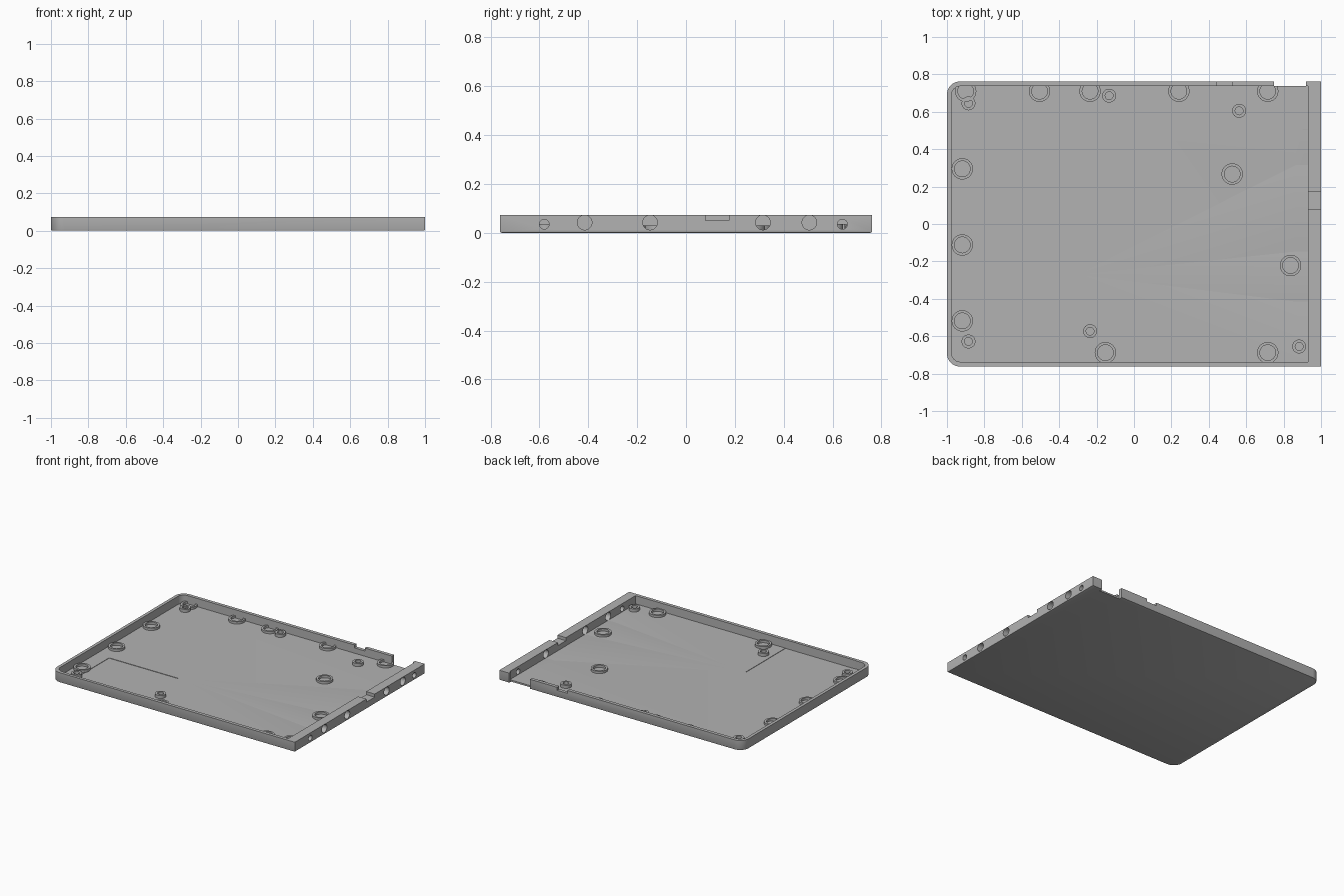
import bpy, bmesh, math
from mathutils import Matrix

default = bpy.data.objects.get("Cube")
if default:
    bpy.data.objects.remove(default, do_unlink=True)

grey = bpy.data.materials.new("mid grey")
grey.use_nodes = True
grey.diffuse_color = (0.45, 0.45, 0.45, 1)
grey.node_tree.nodes["Principled BSDF"].inputs["Base Color"].default_value = grey.diffuse_color

H, FLOOR = 0.073, 0.012
X, Y = 1.0, 0.762
BACK_IN, RIGHT_IN = 0.737, 0.93


def finish(bm, name):
    bmesh.ops.recalc_face_normals(bm, faces=bm.faces)
    mesh = bpy.data.meshes.new(name)
    bm.to_mesh(mesh)
    bm.free()
    mesh.materials.append(grey)
    ob = bpy.data.objects.new(name, mesh)
    bpy.context.collection.objects.link(ob)
    return ob


def outline(x0, x1, y, r, n=10):
    """Rectangle with rounded corners on its -x side."""
    pts = [(x1, -y), (x1, y)]
    for cy, start in ((y - r, 90), (r - y, 180)):
        for i in range(n + 1):
            a = math.radians(start + 90 * i / n)
            pts.append((x0 + r + r * math.cos(a), cy + r * math.sin(a)))
    return pts


def prism(name, pts, z0, z1, chamfer=0):
    bm = bmesh.new()
    base = bm.faces.new([bm.verts.new((x, y, z0)) for x, y in pts])
    top = bmesh.ops.extrude_face_region(bm, geom=[base], use_keep_orig=True)["geom"]
    for v in top:
        if isinstance(v, bmesh.types.BMVert):
            v.co.z = z1
    if chamfer:
        edges = [e for e in bm.edges if all(abs(v.co.z - z0) < 1e-6 for v in e.verts)]
        bmesh.ops.bevel(bm, geom=edges, offset=chamfer, segments=2, profile=0.5, affect='EDGES')
    return finish(bm, name)


def box(name, x0, x1, y0, y1, z0, z1):
    return prism(name, [(x0, y0), (x1, y0), (x1, y1), (x0, y1)], z0, z1)


def bore(name, y, z, r):
    bm = bmesh.new()
    m = Matrix.Translation((0.965, y, z)) @ Matrix.Rotation(math.pi / 2, 4, 'Y')
    bmesh.ops.create_cone(bm, cap_ends=True, segments=32, radius1=r, radius2=r, depth=0.2, matrix=m)
    return finish(bm, name)


def smooth(ob):
    bpy.ops.object.select_all(action='DESELECT')
    ob.select_set(True)
    bpy.context.view_layer.objects.active = ob
    bpy.ops.object.shade_smooth_by_angle(angle=math.radians(30))


def cut(ob, cutter):
    mod = ob.modifiers.new("cut", 'BOOLEAN')
    mod.operation, mod.solver, mod.object = 'DIFFERENCE', 'EXACT', cutter
    bpy.context.view_layer.objects.active = ob
    bpy.ops.object.modifier_apply(modifier=mod.name)
    bpy.data.objects.remove(cutter, do_unlink=True)


def ring(name, x, y, r_out, r_in, top):
    """Hollow boss on the floor, trimmed where it meets the back wall."""
    n, bottom = 32, FLOOR - 0.004
    section = [(r_out, bottom), (r_out, top), (r_in, top), (r_in, bottom)]
    bm = bmesh.new()
    loops = []
    for i in range(n):
        a = math.tau * i / n
        loops.append([bm.verts.new((x + r * math.cos(a), y + r * math.sin(a), z)) for r, z in section])
    for i in range(n):
        a, b = loops[i], loops[(i + 1) % n]
        for j in range(4):
            k = (j + 1) % 4
            bm.faces.new((a[j], b[j], b[k], a[k]))
    bmesh.ops.recalc_face_normals(bm, faces=bm.faces)
    if y + r_out > BACK_IN:
        bmesh.ops.bisect_plane(bm, geom=bm.verts[:] + bm.edges[:] + bm.faces[:],
                               plane_co=(0, BACK_IN, 0), plane_no=(0, 1, 0), clear_outer=True)
        bmesh.ops.holes_fill(bm, edges=[e for e in bm.edges if e.is_boundary])
    smooth(finish(bm, name))


# Tray body with a thick connector wall at +x
tray = prism("tray", outline(-X, X, Y, 0.07), 0, H, chamfer=0.007)
cut(tray, prism("cavity", outline(-0.977, RIGHT_IN, BACK_IN, 0.05), FLOOR, 0.2))

# Shallow recess in the floor and front wall
cut(tray, box("recess", -0.87, -0.30, -0.74, -0.27, FLOOR - 0.003, 0.2))

# Openings in the back wall and the connector wall
cut(tray, box("back_gap", 0.748, 0.92, BACK_IN, 1, -0.1, 0.2))
cut(tray, box("back_notch", 0.44, 0.525, 0.7, 1, H - 0.022, 0.2))
cut(tray, box("side_notch", 0.9, 1.1, 0.08, 0.175, H - 0.023, 0.2))
for y in (-0.415, -0.147, 0.315, 0.505):
    cut(tray, bore("port_hole", y, 0.042, 0.03))
for y in (-0.58, 0.64):
    cut(tray, bore("screw_hole", y, 0.035, 0.02))
smooth(tray)

# Wide rings
wide = [(x, 0.71) for x in (-0.9, -0.505, -0.235, 0.24, 0.715)]
wide += [(-0.918, y) for y in (0.295, -0.112, -0.518)]
wide += [(-0.153, -0.688), (0.715, -0.688), (0.525, 0.267), (0.837, -0.222)]
for i, (x, y) in enumerate(wide):
    ring(f"wide_ring_{i + 1}", x, y, 0.057, 0.042, 0.029)

# Small screw posts
posts = [(-0.885, 0.645), (-0.133, 0.686), (0.562, 0.605),
         (-0.885, -0.628), (-0.235, -0.573), (0.883, -0.655)]
for i, (x, y) in enumerate(posts):
    ring(f"screw_post_{i + 1}", x, y, 0.037, 0.021, 0.035)
